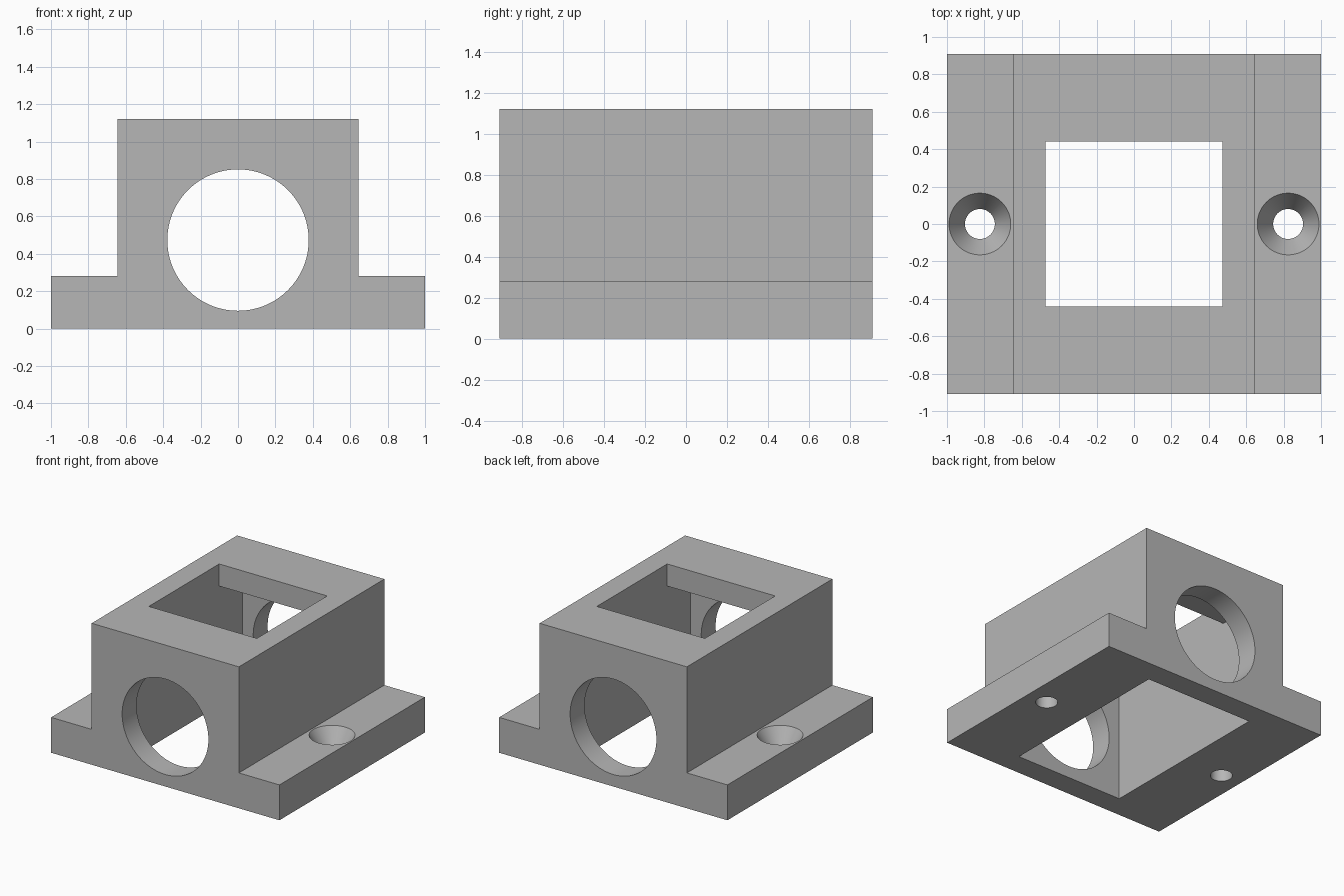
import bpy, bmesh, math
from mathutils import Matrix, Vector

cube = bpy.data.objects.get("Cube")
if cube:
    bpy.data.objects.remove(cube, do_unlink=True)

HALF_DEPTH, HEIGHT, FLANGE = 0.91, 1.12, 0.28

grey = bpy.data.materials.new("plain grey")
grey.use_nodes = True
colour = (0.47, 0.47, 0.47, 1)
grey.diffuse_color = colour
grey.node_tree.nodes["Principled BSDF"].inputs["Base Color"].default_value = colour


def make_object(name, bm):
    bmesh.ops.recalc_face_normals(bm, faces=bm.faces)
    mesh = bpy.data.meshes.new(name)
    bm.to_mesh(mesh)
    bm.free()
    mesh.materials.append(grey)
    obj = bpy.data.objects.new(name, mesh)
    bpy.context.collection.objects.link(obj)
    return obj


def prism(name, half_profile, half_length, axis):
    """Extrude a profile, mirrored about z, along x or y."""
    outline = half_profile + [(-u, z) for u, z in reversed(half_profile)]
    bm = bmesh.new()
    if axis == "y":
        points = [(u, -half_length, z) for u, z in outline]
        step = Vector((0, 2 * half_length, 0))
    else:
        points = [(-half_length, u, z) for u, z in outline]
        step = Vector((2 * half_length, 0, 0))
    face = bm.faces.new([bm.verts.new(p) for p in points])
    result = bmesh.ops.extrude_face_region(bm, geom=[face], use_keep_orig=True)
    moved = [v for v in result["geom"] if isinstance(v, bmesh.types.BMVert)]
    bmesh.ops.translate(bm, verts=moved, vec=step)
    return make_object(name, bm)


def screw_cutter(name, x):
    """Turned profile: straight shank below, countersink above."""
    rings = [(0.08, -0.1), (0.08, 0.14), (0.165, FLANGE), (0.165, FLANGE + 0.001)]
    sides = 64
    bm = bmesh.new()
    loops = [[bm.verts.new((x + r * math.cos(math.tau * i / sides),
                            r * math.sin(math.tau * i / sides), z))
              for i in range(sides)] for r, z in rings]
    for low, high in zip(loops, loops[1:]):
        for i in range(sides):
            j = (i + 1) % sides
            bm.faces.new((low[i], low[j], high[j], high[i]))
    bm.faces.new(loops[0])
    bm.faces.new(loops[-1])
    return make_object(name, bm)


# Block with side flanges
housing = prism("housing", [(1, 0), (1, FLANGE), (0.645, FLANGE), (0.645, HEIGHT)],
                HALF_DEPTH, "y")

# Cavity open at the bottom, narrower window through the top
cavity = prism("cavity_cutter",
               [(0.73, -0.1), (0.73, 0.945), (0.44, 0.945), (0.44, HEIGHT + 0.1)],
               0.473, "x")

# Round bore through both ends
bm = bmesh.new()
bmesh.ops.create_cone(bm, cap_ends=True, segments=96, radius1=0.378, radius2=0.378,
                      depth=3, matrix=Matrix.Translation((0, 0, 0.473))
                      @ Matrix.Rotation(math.pi / 2, 4, "X"))
bore = make_object("bore_cutter", bm)

# Countersunk screw holes, one in each flange
screws = [screw_cutter(side + "_screw_cutter", x)
          for side, x in (("left", 0.824), ("right", -0.824))]

bpy.ops.object.select_all(action="DESELECT")
bpy.context.view_layer.objects.active = housing
housing.select_set(True)
for cutter in [cavity, bore] + screws:
    cutter.hide_render = True
    mod = housing.modifiers.new(cutter.name, "BOOLEAN")
    mod.operation = "DIFFERENCE"
    mod.solver = "EXACT"
    mod.object = cutter
    bpy.ops.object.modifier_apply(modifier=mod.name)
    bpy.data.objects.remove(cutter, do_unlink=True)

bpy.ops.object.shade_smooth_by_angle(angle=math.radians(25))
